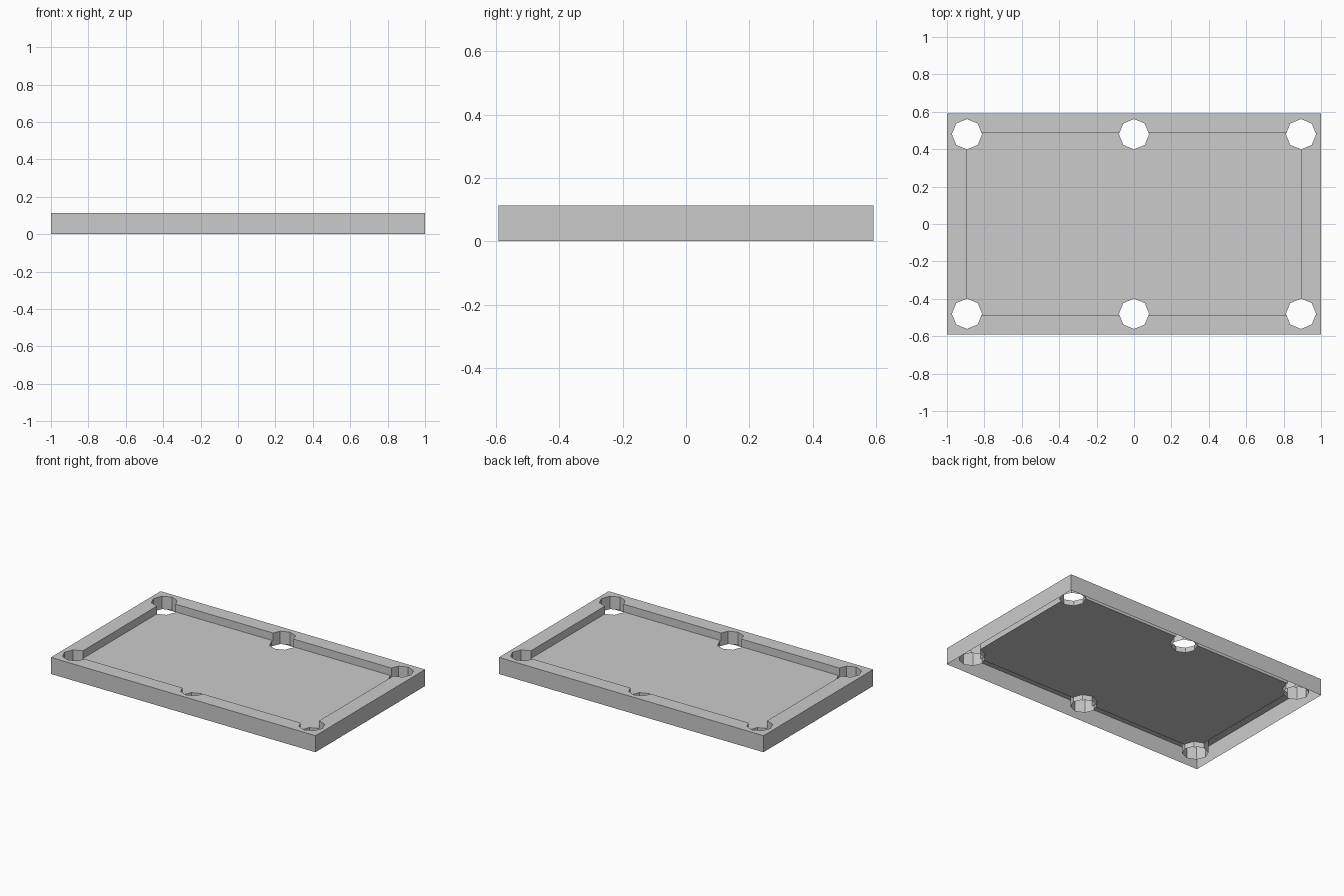
import bpy, bmesh
from math import sin, cos, pi

if "Cube" in bpy.data.objects:
    bpy.data.objects.remove(bpy.data.objects["Cube"])

HX, HY, TOP = 1.0, 0.592, 0.113      # outer half sizes, rim height
BED, DROP = 0.06, 0.025              # bed level, pocket sleeve bottom
CX, CY, R = 0.893, 0.48, 0.081       # pocket positions and radius
CUSHION = 0.49                       # cushion line on the long sides


def oct_pt(cx, k):
    """Corner k of an eight-sided pocket, counted anticlockwise from +x."""
    return (cx + R * cos(k * pi / 4), CY + R * sin(k * pi / 4))


def flat(bm, pts, z):
    f = bm.faces.new([bm.verts.new((x, y, z)) for x, y in pts])
    f.normal_update()
    if f.normal.z < 0:
        f.normal_flip()


def band(bm, pts, z0, z1, flip=False):
    """Vertical strip; a clockwise path faces inward unless flipped."""
    for (ax, ay), (bx, by) in zip(pts, pts[1:]):
        vs = [bm.verts.new(c) for c in
              ((ax, ay, z0), (bx, by, z0), (bx, by, z1), (ax, ay, z1))]
        bm.faces.new(vs[::-1] if flip else vs)


def part(name, bm):
    """Finish a quarter of a part and mirror it across x and y."""
    bmesh.ops.remove_doubles(bm, verts=bm.verts, dist=0.0005)
    me = bpy.data.meshes.new(name)
    bm.to_mesh(me)
    bm.free()
    ob = bpy.data.objects.new(name, me)
    bpy.context.collection.objects.link(ob)
    m = ob.modifiers.new("mirror", 'MIRROR')
    m.use_axis = (True, True, False)
    m.merge_threshold = 0.0005


# where the cushion line cuts the pocket facets
s = (CUSHION - CY) / (R * sin(pi / 4))
cut = R - s * R * (1 - cos(pi / 4))
cushion = [(cut, CUSHION), (CX - cut, CUSHION)]

# inner edge of the rim, clockwise from the side pocket to the short side
inner = ([oct_pt(0, k) for k in (2, 1)] + cushion
         + [oct_pt(CX, k) for k in (3, 2, 1, 0, -1, -2)] + [(CX, 0)])

# rim with open-bottomed outer skirt and cushion walls
bm = bmesh.new()
flat(bm, inner + [(HX, 0), (HX, HY), (0, HY)], TOP)
band(bm, [(0, HY), (HX, HY), (HX, 0)], 0, TOP, flip=True)
band(bm, inner, BED, TOP)
part("rim", bm)

# playing bed, notched round the pockets
bm = bmesh.new()
flat(bm, [oct_pt(0, k) for k in (-2, -1, 0)] + cushion
     + [oct_pt(CX, k) for k in (4, 5, 6)] + [(CX, 0), (0, 0)], BED)
part("bed", bm)

# short sleeves hanging below the pockets
bm = bmesh.new()
band(bm, [oct_pt(CX, -k) for k in range(9)], DROP, BED)
band(bm, [oct_pt(0, k) for k in (2, 1, 0, -1, -2)], DROP, BED)
part("pocket_sleeves", bm)
